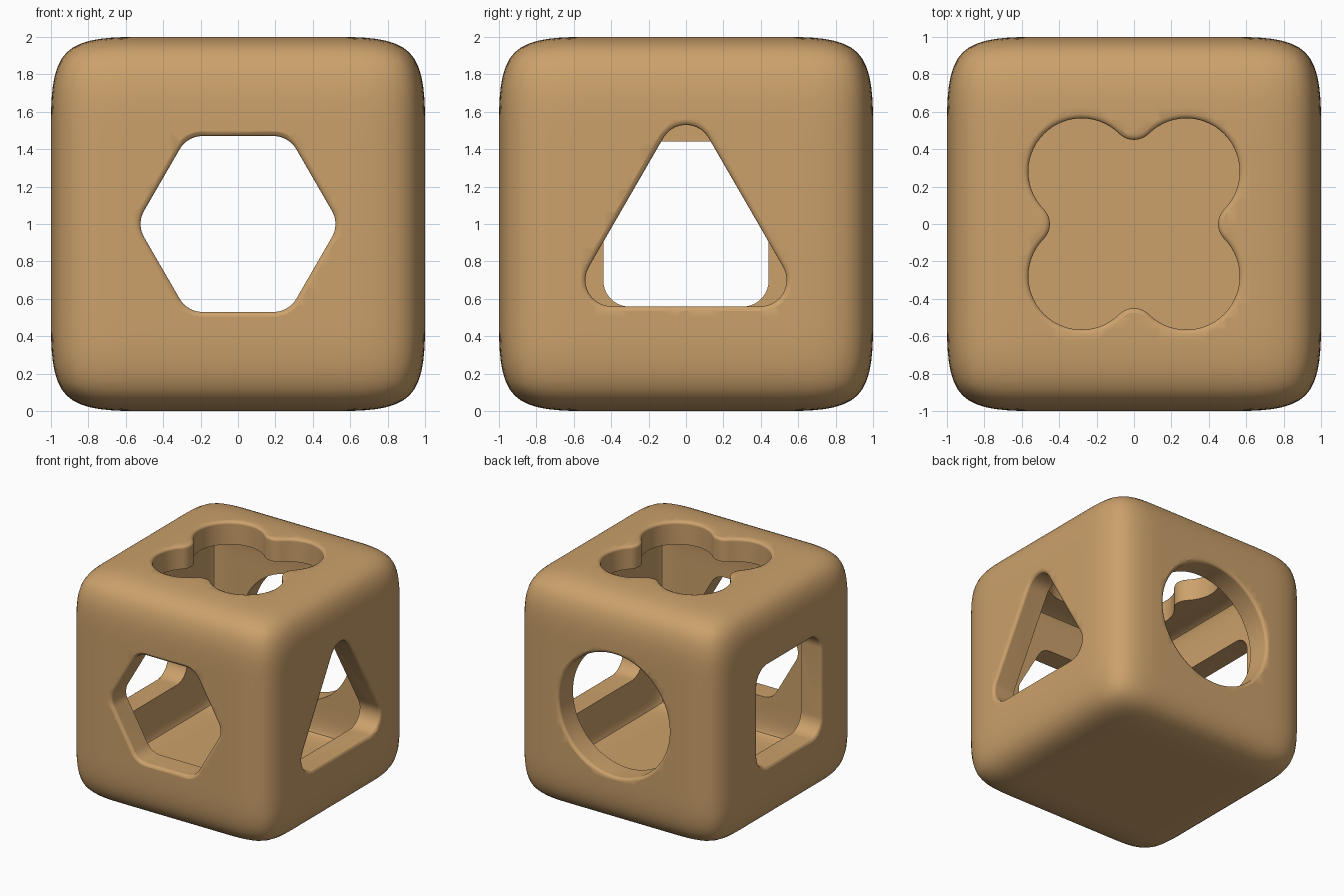
import bpy, bmesh, math
from mathutils import Vector, Matrix

if "Cube" in bpy.data.objects:
    bpy.data.objects.remove(bpy.data.objects["Cube"])

WALL, RIM = 0.2, 0.025

wood = bpy.data.materials.new("tan wood")
wood.diffuse_color = (0.60, 0.355, 0.147, 1)
wood.use_nodes = True
wood.node_tree.nodes["Principled BSDF"].inputs["Base Color"].default_value = wood.diffuse_color


def new_object(name, bm):
    bmesh.ops.recalc_face_normals(bm, faces=bm.faces)
    mesh = bpy.data.meshes.new(name)
    bm.to_mesh(mesh)
    bm.free()
    obj = bpy.data.objects.new(name, mesh)
    bpy.context.collection.objects.link(obj)
    mesh.materials.append(wood)
    return obj


def arc(cx, cy, r, a0, a1, steps, sign=1):
    """Points on an arc, each with its outward normal."""
    out = []
    for i in range(steps + 1):
        a = math.radians(a0 + (a1 - a0) * i / steps)
        d = Vector((math.cos(a), math.sin(a)))
        out.append((Vector((cx, cy)) + d * r, d * sign))
    return out


def rounded_polygon(sides, apothem, r, first_angle, cy=0.0):
    """Regular polygon with rounded corners."""
    reach = (apothem - r) / math.cos(math.pi / sides)
    pts = []
    for k in range(sides):
        a = first_angle + 360 * k / sides
        t = math.radians(a)
        pts += arc(reach * math.cos(t), cy + reach * math.sin(t), r,
                   a - 180 / sides, a + 180 / sides, 10)
    return pts


def clover():
    """Four round lobes joined by small fillets."""
    pts = []
    for k in range(4):
        turn = Matrix.Rotation(math.pi / 2 * k, 2)
        part = arc(0.28, 0.28, 0.285, -45, 135, 28)
        part += arc(0, 0.563, 0.113, -45, -135, 12, -1)[1:-1]
        pts += [(turn @ p, turn @ n) for p, n in part]
    return pts


def make_cutter(name, profile, u, v):
    """Prism along u x v that flares out at the outer face to round the rim."""
    u, v = Vector(u), Vector(v)
    n = u.cross(v)
    rows = [(1.06, RIM)]
    for i in range(6):
        a = math.pi / 2 * i / 5
        rows.append((1 - RIM + RIM * math.cos(a) if i else 1.0, RIM * (1 - math.sin(a))))
    rows = [(1.06, RIM)] + [(1 - RIM * math.sin(math.pi / 2 * i / 5),
                             RIM * (1 - math.sqrt(max(0, 1 - (1 - math.sin(math.pi / 2 * i / 5)) ** 2))))
                            for i in range(6)]
    rows.append((0.62, 0.0))
    bm = bmesh.new()
    rings = []
    for h, off in rows:
        ring = []
        for p, d in profile:
            q = p + d * off
            ring.append(bm.verts.new(u * q.x + v * q.y + n * h + Vector((0, 0, 1))))
        rings.append(ring)
    count = len(profile)
    for a, b in zip(rings, rings[1:]):
        for i in range(count):
            j = (i + 1) % count
            bm.faces.new((a[i], a[j], b[j], b[i]))
    bm.faces.new(rings[0])
    bm.faces.new(rings[-1])
    obj = new_object(name, bm)
    obj.hide_render = True
    return obj


# Hollow soft-edged cube
bm = bmesh.new()
bmesh.ops.create_cube(bm, size=2)
bmesh.ops.subdivide_edges(bm, edges=bm.edges[:], cuts=3, use_grid_fill=True)
bmesh.ops.translate(bm, verts=bm.verts, vec=(0, 0, 1))
box = new_object("sorter_cube", bm)
sub = box.modifiers.new("soften", 'SUBSURF')
sub.levels = sub.render_levels = 3
shell = box.modifiers.new("wall", 'SOLIDIFY')
shell.thickness = WALL
shell.offset = -1
shell.use_even_offset = True

# Shaped openings, one per side
circle = arc(0, 0, 0.532, 0, 360, 96)[:-1]
X, Y, Z = (1, 0, 0), (0, 1, 0), (0, 0, 1)
cutters = [
    make_cutter("hexagon_cutter", rounded_polygon(6, 0.47, 0.14, 0), X, Z),
    make_cutter("triangle_cutter", rounded_polygon(3, 0.37, 0.14, 90, -0.07), Y, Z),
    make_cutter("circle_cutter", circle, (-1, 0, 0), Z),
    make_cutter("square_cutter", rounded_polygon(4, 0.442, 0.14, 45), (0, -1, 0), Z),
    make_cutter("clover_cutter", clover(), X, Y),
]
for c in cutters:
    cut = box.modifiers.new(c.name, 'BOOLEAN')
    cut.operation = 'DIFFERENCE'
    cut.solver = 'EXACT'
    cut.object = c

# Apply everything, drop the cutters, smooth the result
bpy.ops.object.select_all(action='DESELECT')
box.select_set(True)
bpy.context.view_layer.objects.active = box
for m in list(box.modifiers):
    bpy.ops.object.modifier_apply(modifier=m.name)
for c in cutters:
    bpy.data.objects.remove(c, do_unlink=True)
bpy.ops.object.shade_smooth_by_angle(angle=math.radians(40))
